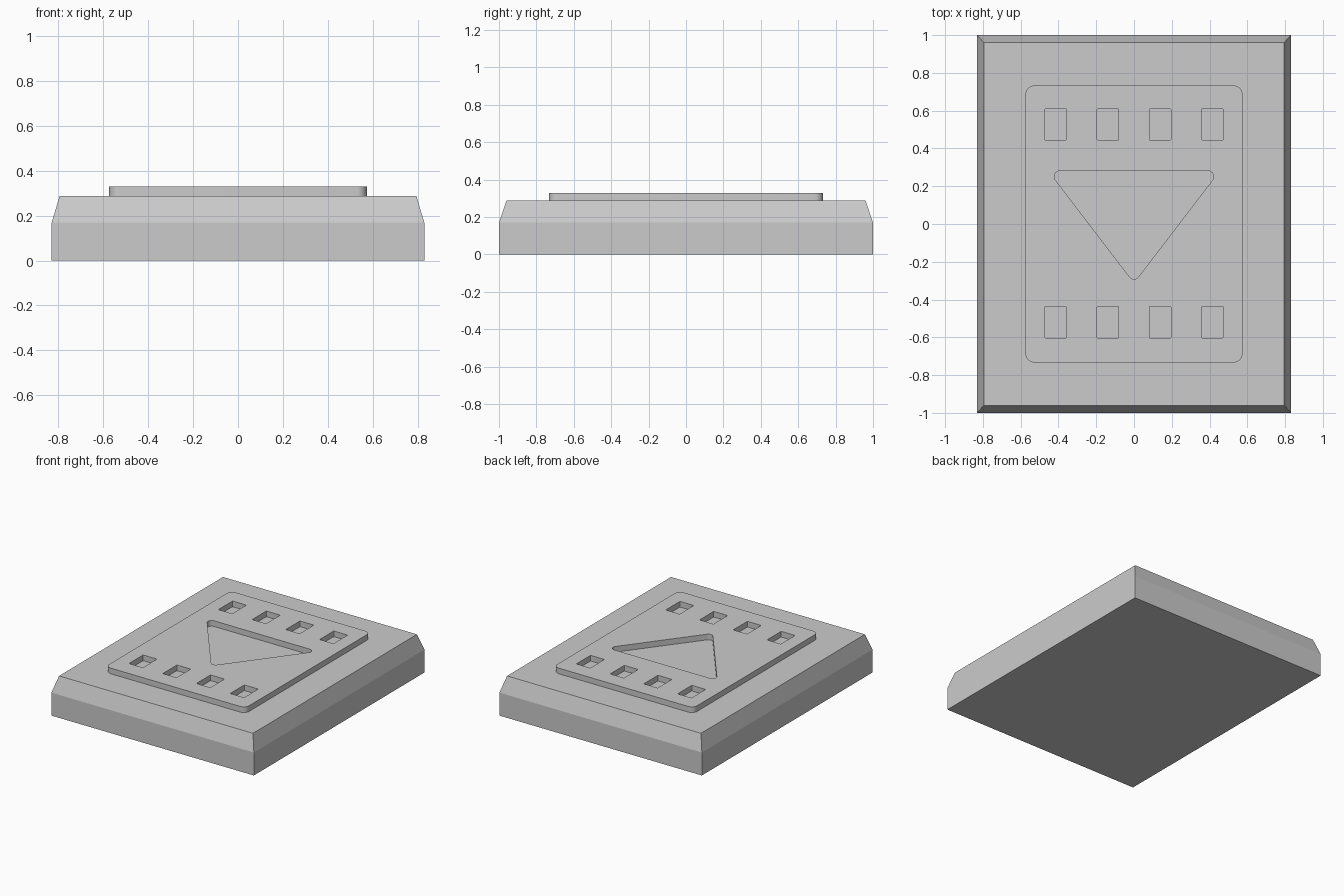
import bpy, bmesh, math
from mathutils import Vector

if "Cube" in bpy.data.objects:
    bpy.data.objects.remove(bpy.data.objects["Cube"])


def make_object(name, bm):
    bmesh.ops.recalc_face_normals(bm, faces=bm.faces[:])
    mesh = bpy.data.meshes.new(name)
    bm.to_mesh(mesh)
    bm.free()
    obj = bpy.data.objects.new(name, mesh)
    bpy.context.collection.objects.link(obj)
    return obj


def rounded(corners, r, steps=8):
    """Fillet every corner of a convex polygon."""
    pts = []
    for i, c in enumerate(corners):
        c = Vector(c)
        a = (Vector(corners[i - 1]) - c).normalized()
        b = (Vector(corners[(i + 1) % len(corners)]) - c).normalized()
        half = a.angle(b) / 2
        centre = c + (a + b).normalized() * r / math.sin(half)
        start = c + a * r / math.tan(half) - centre
        end = c + b * r / math.tan(half) - centre
        sweep = math.pi - 2 * half
        for k in range(steps + 1):
            t = k / steps
            v = (start * math.sin((1 - t) * sweep) + end * math.sin(t * sweep)) / math.sin(sweep)
            pts.append(centre + v)
    return pts


def rect(cx, cy, hx, hy):
    return [(cx - hx, cy - hy), (cx + hx, cy - hy), (cx + hx, cy + hy), (cx - hx, cy + hy)]


# Base block with sloped upper edges
bm = bmesh.new()
rings = [[bm.verts.new((x, y, z)) for x, y in rect(0, 0, hx, hy)]
         for hx, hy, z in [(0.83, 1.0, 0), (0.83, 1.0, 0.17), (0.795, 0.96, 0.288)]]
bm.faces.new(rings[0])
bm.faces.new(rings[-1])
for low, high in zip(rings, rings[1:]):
    for i in range(4):
        j = (i + 1) % 4
        bm.faces.new((low[i], low[j], high[j], high[i]))
make_object("base_block", bm)

# Raised plate outline, triangle recess and two rows of pockets
loops = [rounded(rect(0, 0, 0.574, 0.733), 0.045),
         rounded([(-0.453, 0.281), (0, -0.311), (0.453, 0.281)], 0.03)]
for cy in (0.527, -0.52):
    for cx in (-0.415, -0.138, 0.138, 0.415):
        loops.append(rounded(rect(cx, cy, 0.057, 0.083), 0.005, 3))

bm = bmesh.new()
edges = []
for loop in loops:
    vs = [bm.verts.new((p.x, p.y, 0.28)) for p in loop]
    edges += [bm.edges.new((vs[i - 1], vs[i])) for i in range(len(vs))]
bmesh.ops.triangle_fill(bm, edges=edges, use_beauty=True, normal=(0, 0, 1))
top = bmesh.ops.extrude_face_region(bm, geom=bm.faces[:])["geom"]
bmesh.ops.translate(bm, vec=(0, 0, 0.05),
                    verts=[g for g in top if isinstance(g, bmesh.types.BMVert)])
plate = make_object("raised_plate", bm)

bpy.context.view_layer.objects.active = plate
plate.select_set(True)
bpy.ops.object.shade_smooth_by_angle(angle=math.radians(35))
